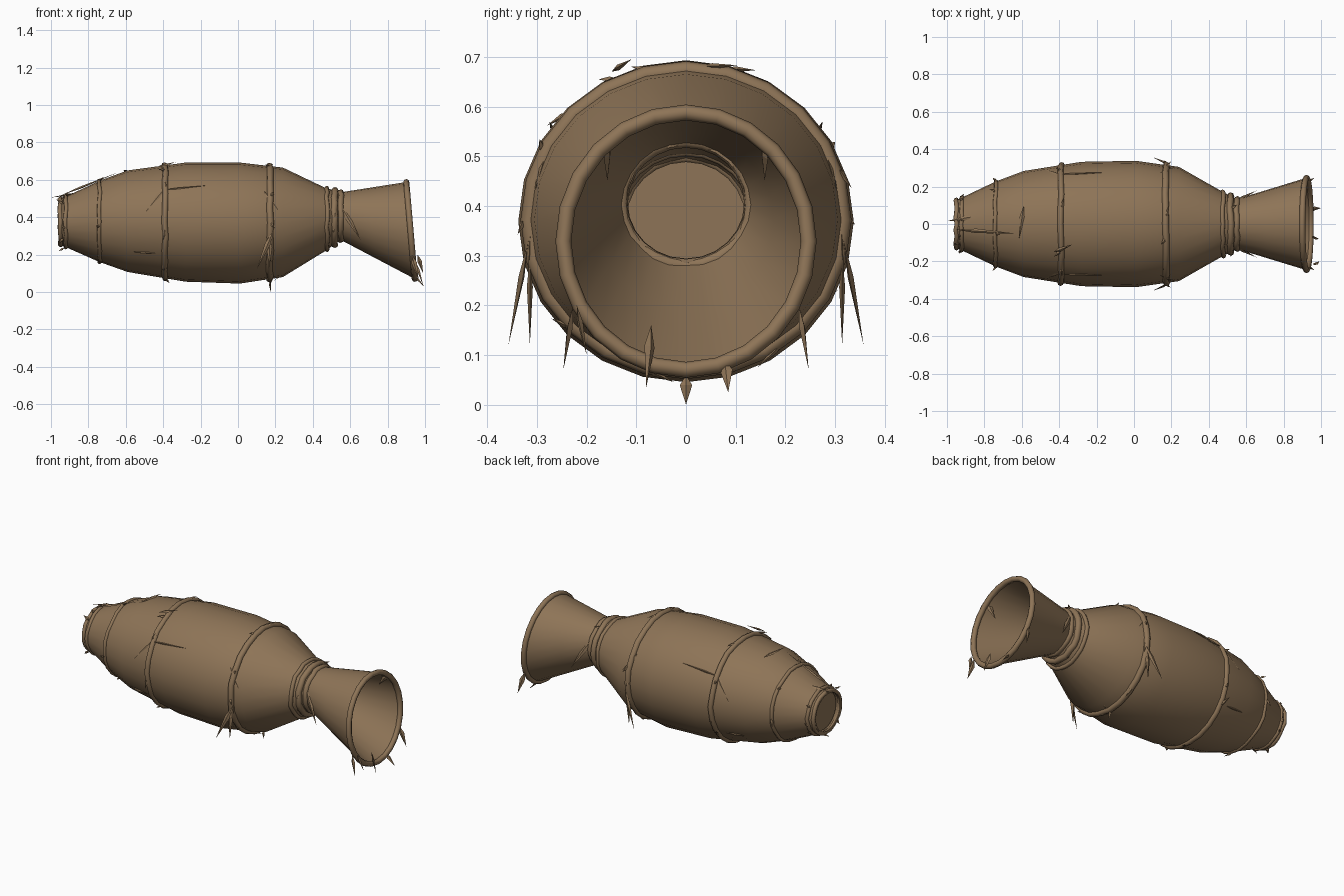
import bpy, bmesh, math, random
from mathutils import Vector

if "Cube" in bpy.data.objects:
    bpy.data.objects.remove(bpy.data.objects["Cube"])

random.seed(4)
SIDES = 24
TURN = [2 * math.pi * i / SIDES for i in range(SIDES)]
brown = bpy.data.materials.new("brown wicker")
brown.diffuse_color = (0.27, 0.175, 0.095, 1)
brown.use_nodes = True
brown.node_tree.nodes["Principled BSDF"].inputs["Base Color"].default_value = brown.diffuse_color

# Barrel outline seen from the side: x, top z, bottom z
OUTLINE = [(-.96, .495, .255), (-.91, .515, .235), (-.74, .595, .16), (-.59, .65, .107),
           (-.28, .692, .055), (.01, .692, .045), (.24, .665, .08),
           (.46, .56, .215), (.56, .53, .285)]
LIP = (.9, .588, .945, .07)  # tilted mouth opening: top x and z, bottom x and z


def section(x):
    """Barrel section at x as (x_top, z_top, x_bottom, z_bottom, half_width)."""
    for (x0, t0, b0), (x1, t1, b1) in zip(OUTLINE, OUTLINE[1:]):
        if x <= x1:
            f = (x - x0) / (x1 - x0)
            t, b = t0 + f * (t1 - t0), b0 + f * (b1 - b0)
            return (x, t, x, b, (t - b) * .522)


def mouth_section(f):
    """Mouth section from the neck (0) to the lip (1)."""
    neck = section(.55)
    return tuple(n + f * (l - n) for n, l in zip(neck, LIP + (.247,)))


def skin(x):
    return section(x) if x < .56 else mouth_section((x - .55) / .37)


def point(sec, a, grow=0.0):
    xt, zt, xb, zb, ry = sec
    c, s = math.cos(a), math.sin(a)
    return Vector(((xt + xb) / 2 + c * (xt - xb) / 2, s * (ry + grow),
                   (zt + zb) / 2 + c * ((zt - zb) / 2 + grow)))


def finish(name, bm, angle=0):
    bmesh.ops.recalc_face_normals(bm, faces=bm.faces)
    me = bpy.data.meshes.new(name)
    bm.to_mesh(me)
    bm.free()
    me.materials.append(brown)
    ob = bpy.data.objects.new(name, me)
    bpy.context.collection.objects.link(ob)
    bpy.ops.object.select_all(action='DESELECT')
    ob.select_set(True)
    bpy.context.view_layer.objects.active = ob
    if angle:
        bpy.ops.object.shade_smooth_by_angle(angle=math.radians(angle))


def bridge(bm, rings):
    """Join closed rings of vertices in a loop."""
    for r0, r1 in zip(rings, rings[1:] + rings[:1]):
        n = len(r0)
        for i in range(n):
            bm.faces.new((r0[i], r0[(i + 1) % n], r1[(i + 1) % n], r1[i]))


def shell(name, sections):
    """Thin wall: outer skin out, inner skin back."""
    bm = bmesh.new()
    layers = [(s, 0) for s in sections] + [(s, -.008) for s in reversed(sections)]
    bridge(bm, [[bm.verts.new(point(s, a, g)) for a in TURN] for s, g in layers])
    finish(name, bm, 40)


def hoop(name, sec, tube, wobble=0.004):
    """Slightly uneven bent rod following a section."""
    bm = bmesh.new()
    rings = []
    for a in TURN:
        shift = random.uniform(-wobble, wobble)
        ring = []
        for k in range(8):
            t = math.pi * k / 4
            p = point(sec, a, tube * math.cos(t))
            p.x += tube * math.sin(t) + shift
            ring.append(bm.verts.new(p))
        rings.append(ring)
    bridge(bm, rings)
    finish(name, bm, 60)


def blade(bm, root, tip, width):
    """Thin frayed splinter, pointed at both ends."""
    d = (tip - root).normalized()
    mid = root.lerp(tip, 0.35)
    out = Vector((0, mid.y, mid.z - 0.37)).normalized()
    side = d.cross(out).normalized() * width / 2
    up = side.cross(d).normalized() * 0.006
    mids = [bm.verts.new(mid + v) for v in (side, up, -side, -up)]
    a, b = bm.verts.new(root), bm.verts.new(tip)
    for k in range(4):
        bm.faces.new((a, mids[k], mids[(k + 1) % 4]))
        bm.faces.new((b, mids[(k + 1) % 4], mids[k]))


def side_y(x, z):
    _, zt, _, zb, ry = skin(x)
    h = (2 * z - zt - zb) / (zt - zb)
    return ry * math.sqrt(max(0, 1 - h * h)) + .008


# Barrel and flared mouth
shell("barrel_body", [section(x) for x, _, _ in OUTLINE])
shell("flared_mouth", [mouth_section(f) for f in (0, .45, 1)])
hoop("mouth_rim", mouth_section(1), .016, 0)

# Hoops round the barrel and rings round the neck
for name, x, tube in [("tail_ring_outer", -.95, .012), ("tail_ring_inner", -.92, .011),
                      ("rear_hoop", -.74, .011), ("middle_hoop", -.39, .016),
                      ("front_hoop", .17, .018), ("neck_ring_rear", .475, .012),
                      ("neck_ring_middle", .515, .018), ("neck_ring_front", .55, .016)]:
    hoop(name, section(x), tube)

# Plug closing the tail
bm = bmesh.new()
bm.faces.new([bm.verts.new(point(section(-.93), a, -.018)) for a in TURN])
finish("tail_plug", bm)

# Hanging strips on both sides: root x z, tip x z, outward flare
bm = bmesh.new()
for x0, z0, x1, z1, flare in [(-.385, .56, -.5, .42, .04), (-.41, .545, -.16, .57, .01),
                              (-.57, .215, -.38, .205, .01), (.14, .54, .22, .43, .03),
                              (.165, .47, .19, .28, .01), (.19, .33, .1, .12, .04),
                              (.17, .3, .165, .12, .0), (.55, .46, .655, .28, .05),
                              (.9, .53, .84, .45, .0), (.93, .2, .965, .07, .02)]:
    y = side_y(x0, z0)
    for s in (-1, 1):
        blade(bm, Vector((x0, s * y, z0)), Vector((x1, s * (y + flare), z1)),
              .01 if abs(z1 - z0) < .05 else .03)
finish("side_strips", bm)

# Short splinters sprouting at uneven spacing from the hoops
bm = bmesh.new()
for x, count in [(-.93, 9), (-.74, 5), (-.39, 9), (.17, 9), (.52, 4)]:
    for i in range(count):
        a = 2 * math.pi * (i + random.uniform(.1, .9)) / count
        root = point(section(x), a, .008)
        tip = point(section(x), a + random.uniform(-.25, .25), .025)
        tip.x += random.uniform(-.04, .03)
        blade(bm, root, tip, .02)
finish("hoop_splinters", bm)

# Loose strands: root, tip
bm = bmesh.new()
for r, t in [((-.59, .1, .645), (-.615, -.08, .65)), ((-.85, .04, .53), (-1, .015, .505)),
             ((-.95, -.03, .515), (-.64, -.05, .64)), ((-.43, -.15, .67), (-.33, -.11, .695)),
             ((.31, 0, .14), (.19, 0, .06)), ((.17, 0, .06), (.175, 0, 0)),
             ((.95, -.07, .16), (.99, -.08, .035)), ((.94, .08, .09), (1, .085, .025)),
             ((.96, -.22, .2), (.99, -.2, .1))]:
    blade(bm, Vector(r), Vector(t), .025)
finish("loose_strands", bm)
